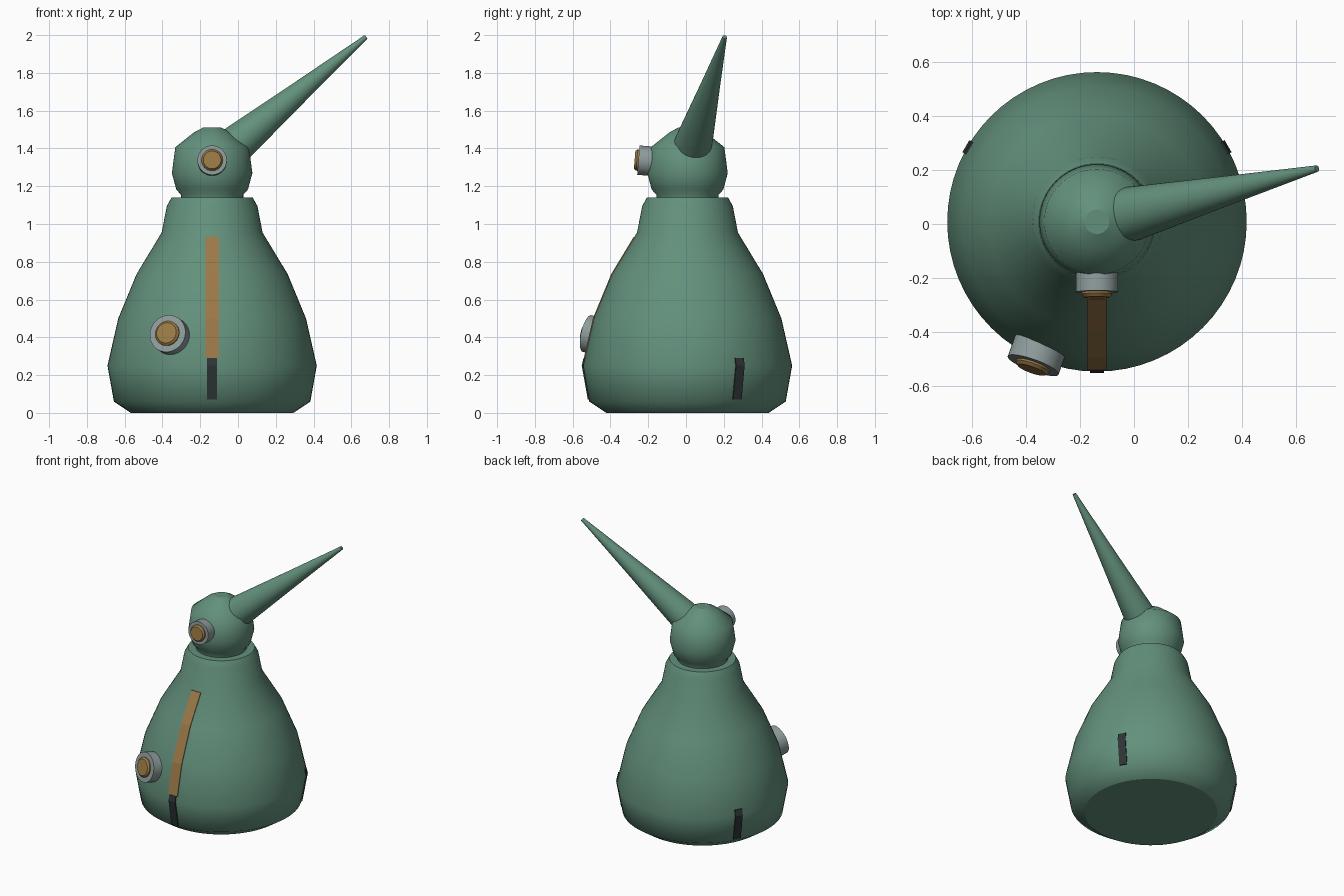
import bpy, bmesh, math
from mathutils import Vector

if "Cube" in bpy.data.objects:
    bpy.data.objects.remove(bpy.data.objects["Cube"])

CX, CY = -0.137, 0.008      # axis of the body


def material(name, rgb):
    m = bpy.data.materials.new(name)
    m.diffuse_color = (*rgb, 1)
    m.use_nodes = True
    m.node_tree.nodes["Principled BSDF"].inputs["Base Color"].default_value = m.diffuse_color
    return m


GREEN = material("sage green", (0.125, 0.28, 0.20))
GREY = material("pale grey", (0.27, 0.33, 0.33))
LENS = material("amber lens", (0.33, 0.20, 0.06))
ORANGE = material("orange stripe", (0.33, 0.19, 0.065))
DARK = material("charcoal", (0.027, 0.035, 0.037))


def finish(name, bm, mat):
    bmesh.ops.recalc_face_normals(bm, faces=bm.faces)
    me = bpy.data.meshes.new(name)
    bm.to_mesh(me)
    bm.free()
    me.materials.append(mat)
    ob = bpy.data.objects.new(name, me)
    bpy.context.collection.objects.link(ob)
    return ob


def lathe(name, profile, mat, origin, axis=(0, 0, 1), seg=64, sharp=False):
    """Spin (radius, height) points round an axis, with flat end caps."""
    bm = bmesh.new()
    q = Vector(axis).to_track_quat('Z', 'Y')
    rings = []
    for r, h in profile:
        rings.append([bm.verts.new(Vector(origin) + q @ Vector(
            (r * math.cos(a), r * math.sin(a), h)))
            for a in (2 * math.pi * i / seg for i in range(seg))])
    for a, b in zip(rings, rings[1:]):
        for i in range(seg):
            j = (i + 1) % seg
            bm.faces.new((a[i], a[j], b[j], b[i])).smooth = True
    for ring in (rings[0], rings[-1]):
        bm.faces.new(ring).smooth = False
    ob = finish(name, bm, mat)
    if sharp:
        bpy.context.view_layer.objects.active = ob
        ob.select_set(True)
        bpy.ops.object.shade_smooth_by_angle(angle=math.radians(35))
        ob.select_set(False)
    return ob


# Bell-shaped body and round head
BODY = [(0.43, 0), (0.52, 0.06), (0.554, 0.25), (0.497, 0.50), (0.40, 0.735),
        (0.267, 0.955), (0.24, 1.095), (0.215, 1.14)]
HEAD = [(0.165, 1.12), (0.165, 1.155), (0.19, 1.183), (0.213, 1.27),
        (0.195, 1.406), (0.095, 1.486), (0.045, 1.512)]
lathe("body", BODY, GREEN, (CX, CY, 0))
lathe("head", HEAD, GREEN, (CX, CY, 0))

# Long tapering horn
base, tip = Vector((0, 0.04, 1.43)), Vector((0.677, 0.205, 1.99))
length = (tip - base).length
lathe("horn", [(0.10, -0.05), (0.10, 0), (0.055, length / 2), (0.012, length)],
      GREEN, base, tip - base, seg=48)


def knob(name, face, axis, r, lens_r, depth, bulge):
    """Short grey drum with an amber lens standing out of its face."""
    lathe(name + "_housing", [(r, -depth), (r, 0)], GREY, face, axis, 40, True)
    lathe(name + "_lens", [(lens_r * 1.2, -0.01), (lens_r * 1.2, bulge * 0.4),
                           (lens_r, bulge)], LENS, face, axis, 40, True)


knob("upper_knob", (CX, -0.252, 1.338), (0, -1, 0.08), 0.078, 0.047, 0.09, 0.02)
knob("lower_knob", (-0.373, -0.523, 0.42), (-0.33, -0.92, 0.22),
     0.10, 0.055, 0.085, 0.018)


def body_radius(z):
    for (r0, z0), (r1, z1) in zip(BODY, BODY[1:]):
        if z0 <= z <= z1:
            return r0 + (r1 - r0) * (z - z0) / (z1 - z0)


def strip(name, angle, z0, z1, width, lift, mat):
    """Thin plate following the body side at one bearing."""
    zs = [z0] + [z for _, z in BODY if z0 < z < z1] + [z1]
    a = math.radians(angle)
    out = Vector((math.cos(a), math.sin(a), 0))
    side = Vector((-math.sin(a), math.cos(a), 0)) * width / 2
    bm = bmesh.new()
    rows = []
    for z in zs:
        row = []
        for d in (lift, lift - 0.009):
            c = Vector((CX, CY, z)) + out * (body_radius(z) + d)
            row += [c - side, c + side] if d == lift else [c + side, c - side]
        rows.append([bm.verts.new(p) for p in row])
    for p, q in zip(rows, rows[1:]):
        for i in range(4):
            j = (i + 1) % 4
            bm.faces.new((p[i], p[j], q[j], q[i]))
    bm.faces.new(rows[0])
    bm.faces.new(rows[-1])
    finish(name, bm, mat)


# Front stripe and three dark slots round the base
strip("front_stripe", -90, 0.29, 0.93, 0.072, 0.004, ORANGE)
for label, angle in (("front", -90), ("right", 30), ("left", 150)):
    strip(label + "_slot", angle, 0.07, 0.29, 0.052, 0.006, DARK)
